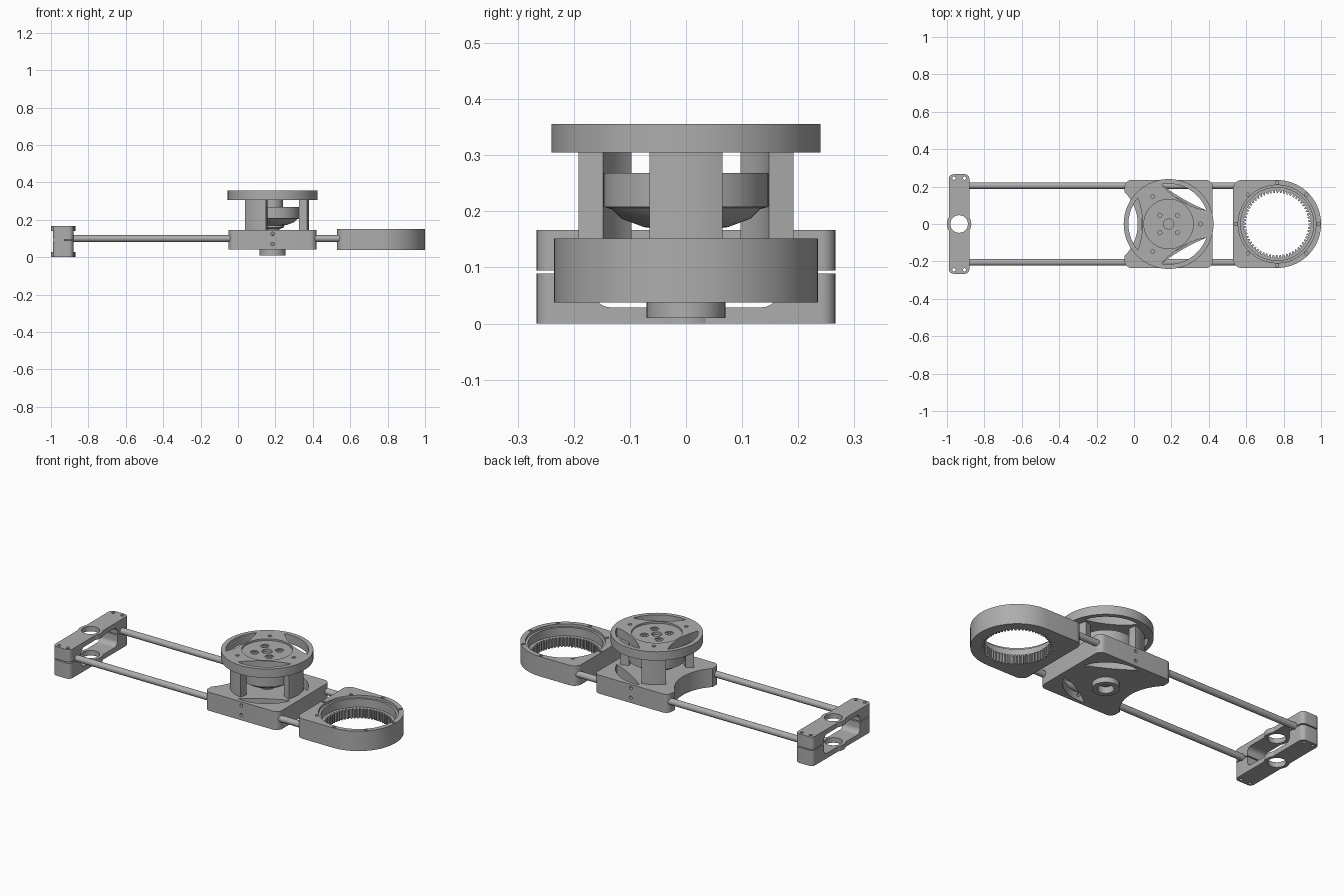
import bpy, bmesh
from math import sin, cos, pi, radians, sqrt, atan2
from mathutils import Matrix, Vector

if "Cube" in bpy.data.objects:
    bpy.data.objects.remove(bpy.data.objects["Cube"])

grey = bpy.data.materials.new("machined_grey")
grey.use_nodes = True
COLOR = (0.42, 0.42, 0.42, 1)
grey.diffuse_color = COLOR
grey.node_tree.nodes["Principled BSDF"].inputs["Base Color"].default_value = COLOR
parts = []


def to_object(name, bm, matrix=None):
    bmesh.ops.recalc_face_normals(bm, faces=bm.faces)
    mesh = bpy.data.meshes.new(name)
    bm.to_mesh(mesh)
    bm.free()
    if matrix:
        mesh.transform(matrix)
    mesh.materials.append(grey)
    ob = bpy.data.objects.new(name, mesh)
    bpy.context.collection.objects.link(ob)
    return ob


def prism(name, pts, z0, z1, matrix=None):
    bm = bmesh.new()
    face = bm.faces.new([bm.verts.new((x, y, z0)) for x, y in pts])
    top = bmesh.ops.extrude_face_region(bm, geom=[face])["geom"]
    bmesh.ops.translate(bm, verts=[v for v in top if isinstance(v, bmesh.types.BMVert)],
                        vec=(0, 0, z1 - z0))
    return to_object(name, bm, matrix)


def arc(cx, cy, r, a0, a1, n):
    return [(cx + r * cos(a0 + (a1 - a0) * i / n), cy + r * sin(a0 + (a1 - a0) * i / n))
            for i in range(n + 1)]


def circle(cx, cy, r, n=64):
    return arc(cx, cy, r, 0, 2 * pi, n)[:-1]


def rounded_rect(x0, x1, y0, y1, r):
    corners = [(x1 - r, y1 - r), (x0 + r, y1 - r), (x0 + r, y0 + r), (x1 - r, y0 + r)]
    return [p for i, (x, y) in enumerate(corners)
            for p in arc(x, y, r, i * pi / 2, (i + 1) * pi / 2, 8)]


def lens(outer, inner, half):
    """Slot outline between an outer arc and an inward bulging arc, facing +x."""
    tx, ty = outer * cos(half), outer * sin(half)
    sag = tx - inner
    r = (ty * ty + sag * sag) / (2 * sag)
    a = atan2(ty, r - sag)
    return arc(0, 0, outer, -half, half, 24) + arc(inner + r, 0, r, pi - a, pi + a, 24)[1:-1]


def boolean(target, tool, operation="DIFFERENCE"):
    mod = target.modifiers.new("cut", "BOOLEAN")
    mod.object, mod.operation, mod.solver = tool, operation, "EXACT"
    graph = bpy.context.evaluated_depsgraph_get()
    mesh = bpy.data.meshes.new_from_object(target.evaluated_get(graph))
    target.modifiers.clear()
    target.data = mesh
    bpy.data.objects.remove(tool)


def cut(target, pts, z0, z1, matrix=None):
    boolean(target, prism("cutter", pts, z0, z1, matrix))


def lathe(name, profile, x):
    bm = bmesh.new()
    vs = [bm.verts.new((r, 0, z)) for r, z in profile]
    edges = [bm.edges.new(pair) for pair in zip(vs, vs[1:])]
    bmesh.ops.spin(bm, geom=vs + edges, axis=(0, 0, 1), cent=(0, 0, 0),
                   angle=2 * pi, steps=64)
    bmesh.ops.remove_doubles(bm, verts=bm.verts, dist=1e-5)
    return to_object(name, bm, Matrix.Translation((x, 0, 0)))


def turned(angle):
    return Matrix.Translation((HUB, 0, 0)) @ Matrix.Rotation(radians(angle), 4, "Z")


HUB, RING, END = 0.185, 0.765, -0.935
SIDEWAYS = Matrix(((0, 0, 1, 0), (1, 0, 0, 0), (0, 1, 0, 0), (0, 0, 0, 1)))  # prism along x

# Twin guide rods
for side, y in (("left_rod", 0.205), ("right_rod", -0.205)):
    parts.append(prism(side, circle(y, 0.1, 0.018, 32), -0.93, 0.6, SIDEWAYS))

# End clamp with window, bosses, bore and split line
clamp = prism("end_clamp", rounded_rect(END - 0.055, END + 0.055, -0.266, 0.266, 0.025), 0, 0.167)
boolean(clamp, prism("boss", circle(END, 0, 0.065), 0, 0.167), "UNION")
cut(clamp, rounded_rect(-0.165, 0.165, 0.029, 0.139, 0.03), -1.2, -0.7, SIDEWAYS)
cut(clamp, circle(END, 0, 0.047), -0.1, 0.3)
cut(clamp, rounded_rect(-0.4, 0.4, 0.089, 0.095, 0.002), -1.2, -0.7, SIDEWAYS)
for dx in (-0.028, 0.028):
    for y in (-0.245, 0.245):
        cut(clamp, circle(END + dx, y, 0.009, 16), -0.1, 0.3)
parts.append(clamp)

# Central carriage with open left side, slots and screw holes
carriage = prism("carriage", rounded_rect(-0.05, 0.42, -0.235, 0.235, 0.035), 0.04, 0.146)
cut(carriage, circle(-0.221, 0, 0.241, 96), -0.1, 0.3)
for a in (60, -60):
    cut(carriage, lens(0.215, 0.155, radians(40)), -0.1, 0.3, turned(a))
cut(carriage, circle(HUB, 0, 0.042), -0.1, 0.3)
for z in (0.07, 0.125):
    for y in (-0.235, 0.235):
        hole = Matrix.Translation((HUB, y, z)) @ Matrix.Rotation(pi / 2, 4, "X")
        cut(carriage, circle(0, 0, 0.009, 16), -0.025, 0.025, hole)
parts.append(carriage)

# Bearing collar under the carriage
parts.append(lathe("bearing_collar", [(0.042, 0.01), (0.07, 0.01), (0.07, 0.05),
                                      (0.042, 0.05), (0.042, 0.01)], HUB))

# Three pillars
half = radians(19.5)
for i in range(3):
    outline = arc(0, 0, 0.195, -half, half, 12) + arc(0, 0, 0.15, half, -half, 12)
    parts.append(prism(f"pillar_{i + 1}", outline, 0.14, 0.31, turned(120 * i)))

# Top plate with lens slots, shallow recess and bolt holes
plate = prism("top_plate", circle(HUB, 0, 0.24, 96), 0.305, 0.356)
cut(plate, circle(HUB, 0, 0.132), 0.346, 0.4)
for a in (60, 180, 300):
    cut(plate, lens(0.215, 0.14, radians(40)), 0.2, 0.5, turned(a))
    cut(plate, circle(0.17, 0, 0.01, 16), 0.33, 0.5, turned(a + 60))
cut(plate, circle(HUB, 0, 0.027, 32), 0.33, 0.5)
for a in range(45, 360, 90):
    cut(plate, circle(0.066, 0, 0.022, 24), 0.34, 0.5, turned(a))
    cut(plate, circle(0.066, 0, 0.011, 16), 0.325, 0.5, turned(a))
parts.append(plate)

# Hanging motor: neck, bell, tapered base and stepped shaft
parts.append(lathe("motor", [
    (0, 0.31), (0.055, 0.31), (0.055, 0.268), (0.147, 0.268), (0.147, 0.208),
    (0.132, 0.204), (0.115, 0.187), (0.075, 0.172), (0.06, 0.17), (0.06, 0.16),
    (0.038, 0.15), (0.038, 0.12), (0.03, 0.11), (0.03, 0.04), (0, 0.04)], HUB))

# Ring gear housing: D-shaped body, stepped bore and internal teeth
outline = (arc(RING, 0, 0.235, -pi / 2, pi / 2, 48)
           + arc(0.575, 0.19, 0.045, pi / 2, pi, 8)
           + arc(0.575, -0.19, 0.045, pi, 1.5 * pi, 8))
housing = prism("ring_gear_housing", outline, 0.038, 0.152)
cut(housing, circle(RING, 0, 0.208, 96), 0.138, 0.3)
cut(housing, circle(RING, 0, 0.195, 96), 0.09, 0.3)
TEETH = 60
gear = []
for i in range(TEETH):
    for k, r in ((-0.3, 0.167), (0.1, 0.167), (0.3, 0.181), (0.5, 0.181)):
        a = 2 * pi * (i + k) / TEETH
        gear.append((RING + r * cos(a), r * sin(a)))
cut(housing, gear, -0.1, 0.3)
for i in range(8):
    a = i * pi / 4
    cut(housing, circle(RING + 0.221 * cos(a), 0.221 * sin(a), 0.009, 16), 0.1, 0.3)
parts.append(housing)

# Smooth curved walls, keep edges crisp
bpy.ops.object.select_all(action="DESELECT")
for ob in parts:
    ob.select_set(True)
bpy.context.view_layer.objects.active = parts[0]
bpy.ops.object.shade_smooth_by_angle(angle=radians(25))
